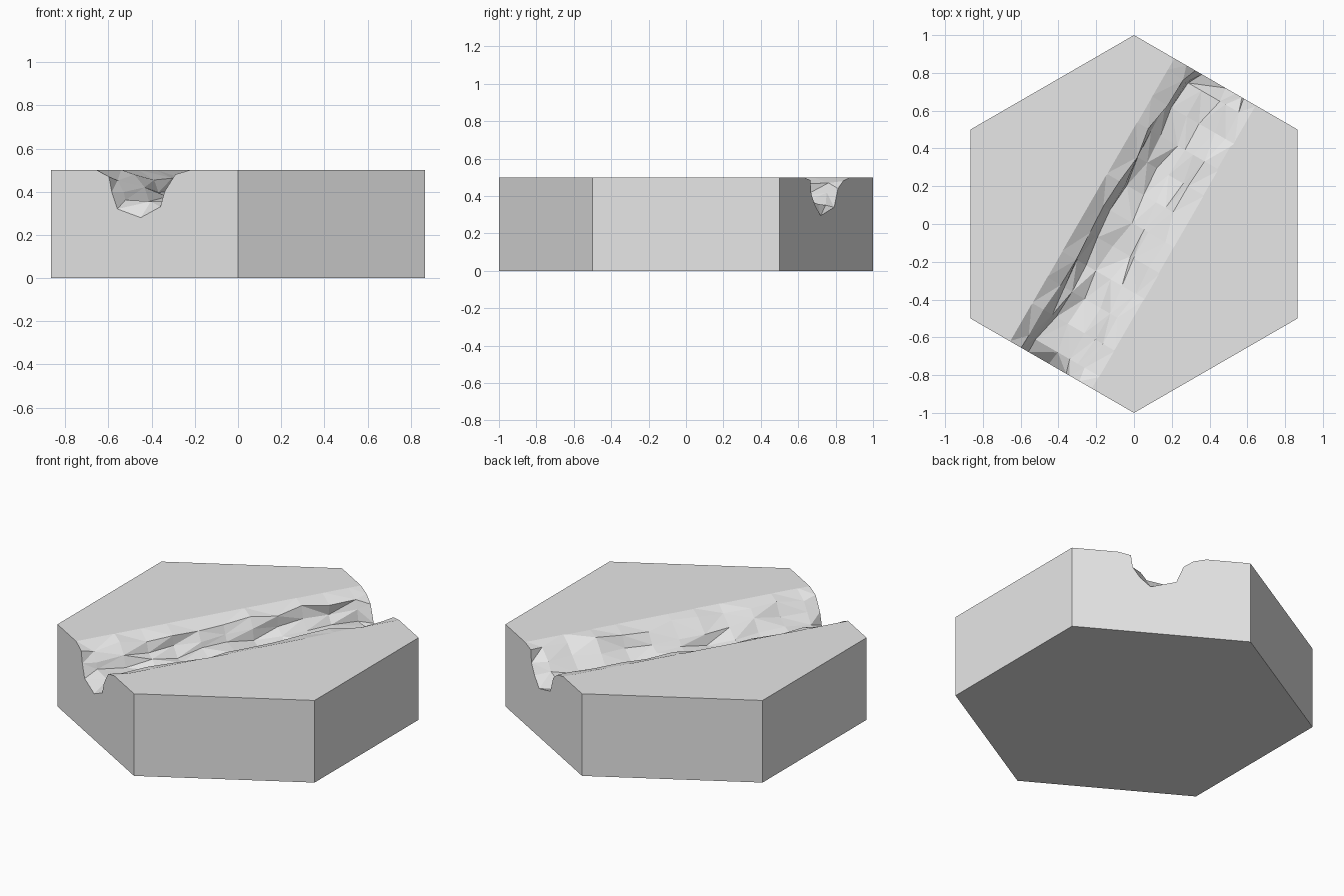
import bpy, bmesh, math, random
from mathutils import Matrix

random.seed(4)
if "Cube" in bpy.data.objects:
    bpy.data.objects.remove(bpy.data.objects["Cube"])

stone = bpy.data.materials.new("light_grey_stone")
stone.use_nodes = True
grey = (0.8, 0.8, 0.8, 1)
stone.diffuse_color = grey
stone.node_tree.nodes["Principled BSDF"].inputs["Base Color"].default_value = grey


def make_object(name, bm):
    bmesh.ops.recalc_face_normals(bm, faces=bm.faces)
    mesh = bpy.data.meshes.new(name)
    bm.to_mesh(mesh)
    bm.free()
    mesh.materials.append(stone)
    obj = bpy.data.objects.new(name, mesh)
    bpy.context.collection.objects.link(obj)
    return obj


# Hexagonal slab with a corner towards the front
height = 0.5
bm = bmesh.new()
base = [bm.verts.new((math.sin(i * math.pi / 3), math.cos(i * math.pi / 3), 0))
        for i in range(6)]
face = bm.faces.new(base)
top = bmesh.ops.extrude_face_region(bm, geom=[face])["geom"]
bmesh.ops.translate(bm, vec=(0, 0, height),
                    verts=[v for v in top if isinstance(v, bmesh.types.BMVert)])
tile = make_object("hexagonal_tile", bm)

# Channel cross-sections: (offset across, height), from rim to rim
front_mouth = [(-.26, .502), (-.19, .47), (-.175, .40), (-.145, .32), (-.02, .28),
               (.085, .33), (.107, .40), (.165, .48), (.25, .502)]
bed = [(-.26, .502), (-.175, .465), (-.15, .41), (-.125, .365), (-.03, .345),
       (.05, .365), (.11, .42), (.17, .475), (.25, .502)]
back_mouth = [(-.26, .502), (-.18, .48), (-.125, .44), (-.085, .34), (.06, .295),
              (.12, .35), (.16, .41), (.17, .485), (.25, .502)]


def rough(profile, amount):
    """Jitter the inner points; the rims stay straight."""
    inner = [(x + random.uniform(-1, 1) * amount, z + random.uniform(-.7, .7) * amount)
             for x, z in profile[1:-1]]
    return [profile[0]] + inner + [profile[-1]]


# Rough riverbed between two deeper mouths
stations = [(-.95, front_mouth), (-.866, front_mouth)]
count = 11
for i in range(count):
    stations.append((-.79 + 1.58 * i / (count - 1), rough(bed, .024)))
stations += [(.866, back_mouth), (.95, back_mouth)]

bm = bmesh.new()
rings = []
for along, profile in stations:
    section = [(-.26, .7)] + profile + [(.25, .7)]
    rings.append([bm.verts.new((x, along, z)) for x, z in section])
for a, b in zip(rings, rings[1:]):
    for j in range(len(a)):
        k = (j + 1) % len(a)
        quad = [a[j], a[k], b[k], b[j]]
        if random.random() < .5:
            quad = quad[1:] + quad[:1]
        bm.faces.new((quad[0], quad[1], quad[2]))
        bm.faces.new((quad[0], quad[2], quad[3]))
bm.faces.new(rings[0])
bm.faces.new(rings[-1])
bm.transform(Matrix.Rotation(math.radians(-30), 4, "Z"))
cutter = make_object("channel_cutter", bm)

# Carve the channel and drop the cutter
cut = tile.modifiers.new("channel", "BOOLEAN")
cut.operation = "DIFFERENCE"
cut.solver = "EXACT"
cut.object = cutter
bpy.context.view_layer.objects.active = tile
tile.select_set(True)
bpy.ops.object.modifier_apply(modifier=cut.name)
bpy.data.objects.remove(cutter)
